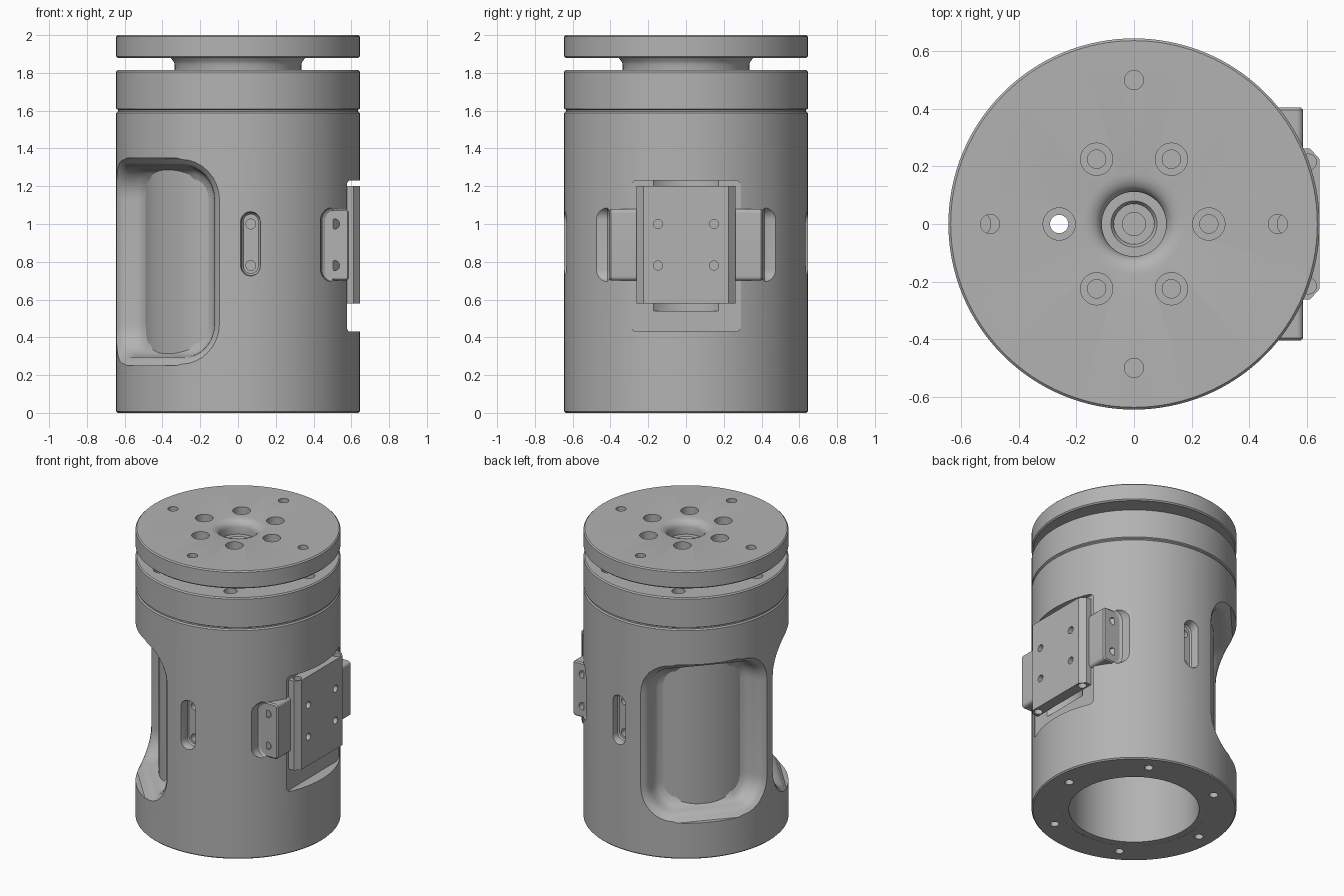
import bpy
import bmesh
from math import sin, cos, pi, radians
from mathutils import Vector

if "Cube" in bpy.data.objects:
    bpy.data.objects.remove(bpy.data.objects["Cube"], do_unlink=True)

metal = bpy.data.materials.new("plain grey metal")
metal.use_nodes = True
GREY = (0.45, 0.45, 0.45, 1)
metal.diffuse_color = GREY
metal.node_tree.nodes["Principled BSDF"].inputs["Base Color"].default_value = GREY

R = 0.645


def finish(bm, name):
    bmesh.ops.remove_doubles(bm, verts=bm.verts[:], dist=1e-5)
    bmesh.ops.recalc_face_normals(bm, faces=bm.faces[:])
    mesh = bpy.data.meshes.new(name)
    bm.to_mesh(mesh)
    bm.free()
    mesh.materials.append(metal)
    obj = bpy.data.objects.new(name, mesh)
    bpy.context.collection.objects.link(obj)
    return obj


def lathe(name, profile, seg=128):
    """Revolve a closed (radius, height) profile about z."""
    bm = bmesh.new()
    rings = [[bm.verts.new((r * cos(2 * pi * i / seg), r * sin(2 * pi * i / seg), z))
              for r, z in profile] for i in range(seg)]
    n = len(profile)
    for i in range(seg):
        a, b = rings[i], rings[(i + 1) % seg]
        for j in range(n):
            k = (j + 1) % n
            if profile[j][0] > 0 or profile[k][0] > 0:
                bm.faces.new((a[j], b[j], b[k], a[k]))
    bmesh.ops.dissolve_degenerate(bm, edges=bm.edges[:], dist=1e-6)
    return finish(bm, name)


def rounded_rect(w, h, r, seg=8):
    pts = []
    for q, (sx, sy) in enumerate(((1, 1), (-1, 1), (-1, -1), (1, -1))):
        for i in range(seg + 1):
            t = (q + i / seg) * pi / 2
            pts.append((sx * (w - r) + r * cos(t), sy * (h - r) + r * sin(t)))
    return pts


def loft(name, sections, w, h, r, place):
    """Stack rounded rectangles given as (depth, inset); place maps u, v, depth to space."""
    bm = bmesh.new()
    loops = []
    for d, inset in sections:
        outline = rounded_rect(w - inset, h - inset, max(r - inset, 0.005))
        loops.append([bm.verts.new(place(u, v, d)) for u, v in outline])
    n = len(loops[0])
    for a, b in zip(loops, loops[1:]):
        for i in range(n):
            bm.faces.new((a[i], a[(i + 1) % n], b[(i + 1) % n], b[i]))
    for loop, d in ((loops[0], sections[0][0]), (loops[-1], sections[-1][0])):
        mid = bm.verts.new(place(0, 0, d))
        for i in range(n):
            bm.faces.new((loop[i], loop[(i + 1) % n], mid))
    return finish(bm, name)


def drills(name, holes, seg=24):
    """Cylinders given as (start, end, radius)."""
    bm = bmesh.new()
    for start, end, r in holes:
        a, b = Vector(start), Vector(end)
        rot = (b - a).to_track_quat('Z', 'Y').to_matrix().to_4x4()
        rot.translation = (a + b) / 2
        bmesh.ops.create_cone(bm, cap_ends=True, segments=seg, radius1=r, radius2=r,
                              depth=(b - a).length, matrix=rot)
    return finish(bm, name)


def activate(obj):
    bpy.ops.object.select_all(action='DESELECT')
    obj.select_set(True)
    bpy.context.view_layer.objects.active = obj


def cut(obj, cutter, remove=True):
    activate(obj)
    mod = obj.modifiers.new("cut", 'BOOLEAN')
    mod.operation = 'DIFFERENCE'
    mod.solver = 'EXACT'
    mod.object = cutter
    bpy.ops.object.modifier_apply(modifier=mod.name)
    if remove:
        bpy.data.objects.remove(cutter, do_unlink=True)


def circle(radius, count=6):
    return [(radius * cos(2 * pi * i / count), radius * sin(2 * pi * i / count))
            for i in range(count)]


# Main housing and the inner sleeve that forms the pocket floors
body = lathe("main_housing", [(0.455, 0), (R - 0.008, 0), (R, 0.008), (R, 1.588),
                              (R - 0.008, 1.596), (0.455, 1.596)])
sleeve = lathe("inner_sleeve", [(0.41, 0.001), (0.5, 0.001), (0.5, 1.6), (0.41, 1.6)])

# Two large soft-edged pockets either side of a rib at -x
POCKET = [(0.95, -0.02), (0.655, -0.02), (0.643, -0.01), (0.63, 0.008), (0.61, 0.022),
          (0.58, 0.03), (0.55, 0.036), (0.53, 0.046), (0.512, 0.064), (0.498, 0.1), (0.3, 0.1)]
for side in (1, -1):
    def on_cylinder(u, v, d):
        t = radians(138) + u / R
        return (d * cos(t), side * d * sin(t), 0.8 + v)
    cut(body, loft("pocket_cutter", POCKET, 0.43, 0.53, 0.2, on_cylinder))

# Narrow slots front and back, and flat recesses beside the clamp
for side in (1, -1):
    cut(body, loft("slot_cutter", [(0.575, 0.008), (0.585, 0), (0.63, 0), (0.64, -0.005), (0.7, -0.02)],
                   0.048, 0.165, 0.047, lambda u, v, d: (0.068 + u, side * d, 0.895 + v)))
    cut(body, loft("wing_recess_cutter", [(0.405, 0.02), (0.415, 0.004), (0.43, 0), (0.7, -0.02)],
                   0.18, 0.2, 0.07, lambda u, v, d: (0.62 + u, side * d, 0.89 + v)))

# Flat window behind the clamp, with a hollow channel
cut(body, loft("window_cutter", [(0.57, 0), (0.8, 0)], 0.4, 0.29, 0.03,
               lambda u, v, d: (d, v, 0.83 + u)))
cut(body, drills("channel_cutter", [((0.757, 0, 0.54), (0.757, 0, 1.23), 0.255)], 64))

# Screw holes in the slots and the bottom rim
LEVELS = (0.78, 1.0)
cut(body, drills("body_hole_cutter",
                 [((0.068, s * 0.52, z), (0.068, s * 0.7, z), 0.026) for s in (1, -1) for z in LEVELS]
                 + [((x, y, -0.1), (x, y, 0.12), 0.028) for x, y in circle(0.533)]))

# Clamp bar with two wings
bar = loft("clamp_bar", [(-0.405, 0.008), (-0.397, 0), (0.397, 0), (0.405, 0.008)],
           0.068, 0.19, 0.022, lambda u, v, d: (0.52 + u, d, 0.89 + v))
cut(bar, drills("bar_hole_cutter",
                [((0.512, s * 0.33, z), (0.512, s * 0.5, z), 0.026) for s in (1, -1) for z in LEVELS]))

# Chamfered clamp plate
bm = bmesh.new()
outline = [(0.572, -0.262), (0.612, -0.262), (R, -0.225), (R, 0.225), (0.612, 0.262), (0.572, 0.262)]
base = bm.faces.new([bm.verts.new((x, y, 0.58)) for x, y in outline])
top = bmesh.ops.extrude_face_region(bm, geom=[base])
bmesh.ops.translate(bm, vec=(0, 0, 0.62), verts=[v for v in top["geom"] if isinstance(v, bmesh.types.BMVert)])
plate = finish(bm, "clamp_plate")
cut(plate, drills("plate_hole_cutter",
                  [((0.59, y, z), (0.7, y, z), 0.024) for y in (-0.148, 0.148) for z in LEVELS]
                  + [((0.606, y, z), (0.606, y, z + 0.2), 0.028) for y in (-0.215, 0.215) for z in (0.48, 1.1)]))

# Upper ring, closing the top of the housing
ring = lathe("upper_ring", [(0, 1.592), (R - 0.01, 1.592), (R - 0.01, 1.604), (R, 1.61), (R, 1.806),
                            (R - 0.008, 1.814), (0, 1.814)])
cut(ring, drills("ring_hole_cutter", [((x, y, 1.72), (x, y, 1.9), 0.042) for x, y in circle(0.54)]))

# Output flange with neck and dished centre
flange = lathe("output_flange", [
    (0, 1.81), (0.335, 1.81), (0.335, 1.845), (0.342, 1.862), (0.355, 1.878), (R - 0.008, 1.878),
    (R, 1.886), (R, 1.992), (R - 0.008, 2.0), (0.175, 2.0), (0.155, 1.997), (0.135, 1.989),
    (0.12, 1.975), (0.112, 1.955), (0.112, 1.905), (0.08, 1.905), (0.07, 1.89), (0.07, 1.87),
    (0.04, 1.87), (0.04, 1.84), (0, 1.84)])
cut(flange, drills("counterbore_cutter", [((x, y, 1.93), (x, y, 2.1), 0.056) for x, y in circle(0.26)]
                   + [((x, y, 1.8), (x, y, 2.1), 0.033) for x, y in circle(0.5, 4)], 32))
cut(flange, drills("bolt_hole_cutter", [((x, y, 1.83), (x, y, 1.99), 0.032) for x, y in circle(0.26)]))

# One bore runs right through into the housing
bore = drills("bore_cutter", [((-0.26, 0, 1.4), (-0.26, 0, 1.99), 0.032)])
cut(flange, bore, remove=False)
cut(ring, bore)

for obj in (body, sleeve, bar, plate, ring, flange):
    activate(obj)
    bpy.ops.object.shade_smooth_by_angle(angle=radians(32))
